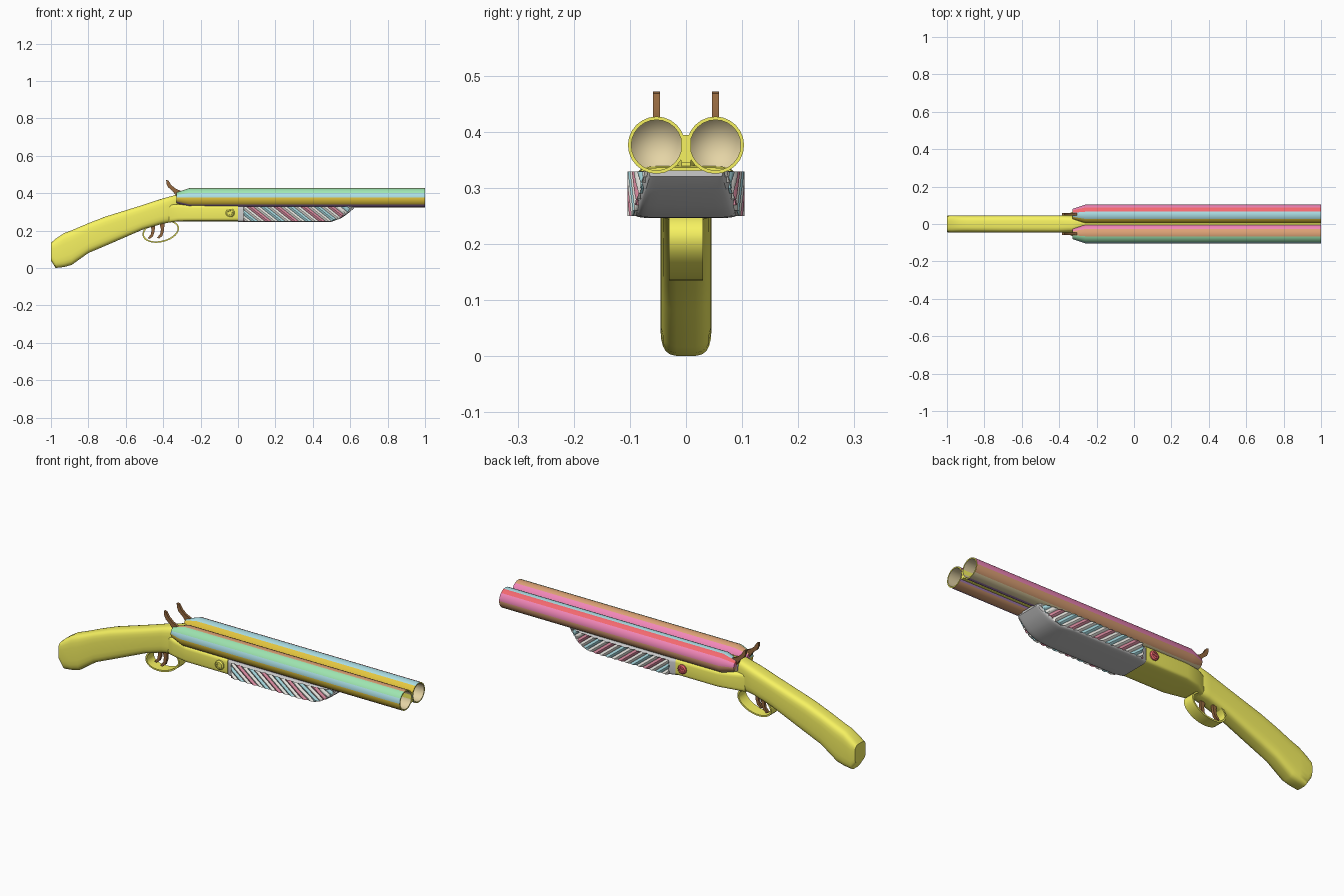
import bpy, bmesh, math

if "Cube" in bpy.data.objects:
    bpy.data.objects.remove(bpy.data.objects["Cube"])

COL = {
    "yellow": (0.93, 0.89, 0.12), "brown": (0.30, 0.14, 0.05), "pink": (0.88, 0.24, 0.48),
    "red": (0.90, 0.14, 0.16), "sienna": (0.72, 0.36, 0.18), "green": (0.35, 0.80, 0.45),
    "blue": (0.42, 0.75, 0.80), "gold": (0.80, 0.58, 0.05), "purple": (0.45, 0.25, 0.55),
    "tan": (0.78, 0.66, 0.38), "rose": (0.75, 0.28, 0.38), "white": (0.88, 0.87, 0.82),
}
MATS = {}
for key, rgb in COL.items():
    MATS[key] = bpy.data.materials.new(key)
    MATS[key].diffuse_color = (*rgb, 1)


def finish(bm, name, mats=(), angle=35, recalc=True):
    bmesh.ops.remove_doubles(bm, verts=bm.verts[:], dist=1e-5)
    if recalc:
        bmesh.ops.recalc_face_normals(bm, faces=bm.faces[:])
    me = bpy.data.meshes.new(name)
    bm.to_mesh(me)
    bm.free()
    for m in mats:
        me.materials.append(MATS[m])
    ob = bpy.data.objects.new(name, me)
    bpy.context.collection.objects.link(ob)
    bpy.ops.object.select_all(action='DESELECT')
    ob.select_set(True)
    bpy.context.view_layer.objects.active = ob
    bpy.ops.object.shade_smooth_by_angle(angle=math.radians(angle))
    return ob


def loft(name, stations, mats=(), power=4, n=24, angle=35):
    """Rounded-box sections; each station is (x, bottom z, top z, half width)."""
    bm = bmesh.new()
    rings = []
    for x, lo, hi, w in stations:
        ring = []
        for i in range(n):
            a = 2 * math.pi * (i + 0.5) / n
            c, s = math.cos(a), math.sin(a)
            y = w * math.copysign(abs(c) ** (2 / power), c)
            z = (lo + hi) / 2 + (hi - lo) / 2 * math.copysign(abs(s) ** (2 / power), s)
            ring.append(bm.verts.new((x, y, z)))
        rings.append(ring)
    for a, b in zip(rings, rings[1:]):
        for i in range(n):
            j = (i + 1) % n
            bm.faces.new((a[i], a[j], b[j], b[i]))
    bm.faces.new(rings[0])
    bm.faces.new(rings[-1])
    return finish(bm, name, mats, angle)


def plate(name, pts, y, half, mat):
    """Side profile in x/z given thickness along y."""
    bm = bmesh.new()
    f = bm.faces.new([bm.verts.new((px, y - half, pz)) for px, pz in pts])
    out = bmesh.ops.extrude_face_region(bm, geom=[f])
    for v in out["geom"]:
        if isinstance(v, bmesh.types.BMVert):
            v.co.y = y + half
    return finish(bm, name, [mat])


def lerp(table, x):
    for (x0, v0), (x1, v1) in zip(table, table[1:]):
        if x <= x1:
            return v0 + (v1 - v0) * (x - x0) / (x1 - x0)
    return table[-1][1]


# Stock, ending in a wedge between the barrels
loft("stock", [
    (-1.0, .04, .135, .044), (-.975, .0, .157, .046), (-.93, .005, .187, .046),
    (-.89, .016, .202, .046), (-.80, .08, .24, .046), (-.71, .118, .275, .046),
    (-.51, .205, .337, .046), (-.41, .235, .37, .046), (-.33, .25, .392, .046),
    (-.26, .26, .392, .008)], ["yellow"])

# Receiver under the breech
loft("receiver", [
    (-.37, .243, .34, .044), (-.32, .25, .342, .07), (-.24, .25, .338, .088),
    (.0, .25, .336, .088)], ["yellow"], power=7)

# Barrels: lathed tubes with lengthwise colour bands
PROFILE = [(-.33, 0), (-.33, .028), (-.26, .051), (1, .051), (1, .045), (-.25, .045), (-.3, 0)]
BANDS = {
    "front": (-.0525, [("pink", 4), ("sienna", 3), ("green", 3), ("blue", 2), ("gold", 3),
                       ("purple", 2), ("sienna", 4), ("purple", 3)]),
    "back": (.0525, [("pink", 3), ("red", 2), ("blue", 3), ("gold", 3), ("blue", 4),
                     ("purple", 3), ("tan", 3), ("sienna", 3)]),
}
keys = list(COL)
for side, (yc, bands) in BANDS.items():
    strip = [c for c, k in bands for _ in range(k)]
    n = len(strip)
    bm = bmesh.new()
    rings = [[bm.verts.new((x, yc + r * math.cos(2 * math.pi * i / n),
                            .376 + r * math.sin(2 * math.pi * i / n))) for i in range(n)]
             for x, r in PROFILE]
    for k in range(len(PROFILE) - 1):
        for i in range(n):
            j = (i + 1) % n
            f = bm.faces.new((rings[k][i], rings[k][j], rings[k + 1][j], rings[k + 1][i]))
            f.material_index = keys.index(strip[i] if k < 3 else "yellow" if k == 3 else "tan")
    finish(bm, side + "_barrel", keys)

# Rib between the barrels
loft("barrel_rib", [(-.27, .345, .394, .009), (.998, .345, .394, .009)], ["yellow"], power=10)

# Fore-end core
WIDTH = [(0, .085), (.04, .098), (.42, .098), (.55, .085), (.63, .065)]
loft("fore_end", [(x, lo, .331, lerp(WIDTH, x) - .002) for x, lo in (
    (0, .246), (.04, .246), (.42, .246), (.50, .247), (.555, .268), (.595, .297), (.62, .32))],
    power=9, angle=30)

# Slanted ridged stripes on both fore-end sides
CYCLE = ["rose", "white", "blue", "white"]
SUB, ROWS, PITCH, SLANT = 4, 8, .036, .10
for side, sgn in (("front", -1), ("back", 1)):
    bm = bmesh.new()
    cols = []
    count = 22 * SUB
    for c in range(count + 1):
        col = []
        for r in range(ROWS + 1):
            v = r / ROWS
            z = .25 + .079 * v
            x = -.10 + c * PITCH / SUB + SLANT * (1 - v)
            x = min(max(x, .03), .5 + .115 * v ** .6)
            bump = .007 * math.sin(math.pi * (c % SUB) / SUB)
            col.append(bm.verts.new((x, sgn * (lerp(WIDTH, x) - .001 + bump), z)))
        cols.append(col)
    for c in range(count):
        for r in range(ROWS):
            q = [cols[c][r], cols[c + 1][r], cols[c + 1][r + 1], cols[c][r + 1]]
            xs = [p.co.x for p in q]
            if max(xs) - min(xs) < 1e-4 or (xs[1] - xs[0] < 1e-5 and xs[2] - xs[3] < 1e-5):
                continue
            f = bm.faces.new(q if sgn < 0 else q[::-1])
            f.material_index = CYCLE.index(CYCLE[(c // SUB) % 4])
    bmesh.ops.delete(bm, geom=[v for v in bm.verts if not v.link_faces], context='VERTS')
    finish(bm, side + "_grip_stripes", CYCLE, 40, recalc=False)

# Hinge screws, domed and slotted
for side, sgn, mat in (("front", -1, "yellow"), ("back", 1, "red")):
    bm = bmesh.new()
    prof = [(.08, .024), (.094, .024), (.099, .018), (.099, .012), (.095, .011), (.095, 0)]
    rings = [[bm.verts.new((-.042 + r * math.cos(math.tau * i / 16), sgn * y,
                            .295 + r * math.sin(math.tau * i / 16))) for i in range(16)]
             for y, r in prof]
    for a, b in zip(rings, rings[1:]):
        for i in range(16):
            bm.faces.new((a[i], a[(i + 1) % 16], b[(i + 1) % 16], b[i]))
    bm.faces.new(rings[0])
    finish(bm, side + "_hinge_screw", [mat])
    plate(side + "_screw_slot", [(-.058, .288), (-.028, .297), (-.03, .303), (-.06, .294)],
          sgn * .094, .004, mat)

# Hammers
HAMMER = [(-.384, .472), (-.372, .468), (-.358, .445), (-.335, .425), (-.305, .412),
          (-.305, .385), (-.33, .385), (-.35, .412), (-.374, .432), (-.383, .452)]
for side, sgn in (("front", -1), ("back", 1)):
    plate(side + "_hammer", HAMMER, sgn * .0525, .0065, "brown")

# Curved triggers
TRIGGER = [(.012, .075), (-.014, .075), (-.007, .045), (-.011, .02), (-.028, .0),
           (-.016, -.004), (.0, .01), (.009, .035)]
for name, x, z, y in (("rear_trigger", -.455, .16, .012), ("fore_trigger", -.405, .162, -.012)):
    plate(name, [(x + a, z + b) for a, b in TRIGGER], y, .007, "brown")

# Trigger guard: tilted elliptical band
bm = bmesh.new()
N, tilt = 32, math.radians(14)
loops = []
for a, b, y in ((.1, .058, -.03), (.1, .058, .03), (.092, .05, .03), (.092, .05, -.03)):
    ring = []
    for i in range(N):
        t = math.tau * i / N
        u, v = a * math.cos(t), b * math.sin(t)
        ring.append(bm.verts.new((-.413 + u * math.cos(tilt) - v * math.sin(tilt), y,
                                  .196 + u * math.sin(tilt) + v * math.cos(tilt))))
    loops.append(ring)
for k in range(4):
    a, b = loops[k], loops[(k + 1) % 4]
    for i in range(N):
        bm.faces.new((a[i], a[(i + 1) % N], b[(i + 1) % N], b[i]))
finish(bm, "trigger_guard", ["yellow"])

for m in bpy.data.materials:
    if m.users and not m.is_grease_pencil:
        m.use_nodes = True
        m.node_tree.nodes["Principled BSDF"].inputs["Base Color"].default_value = m.diffuse_color
